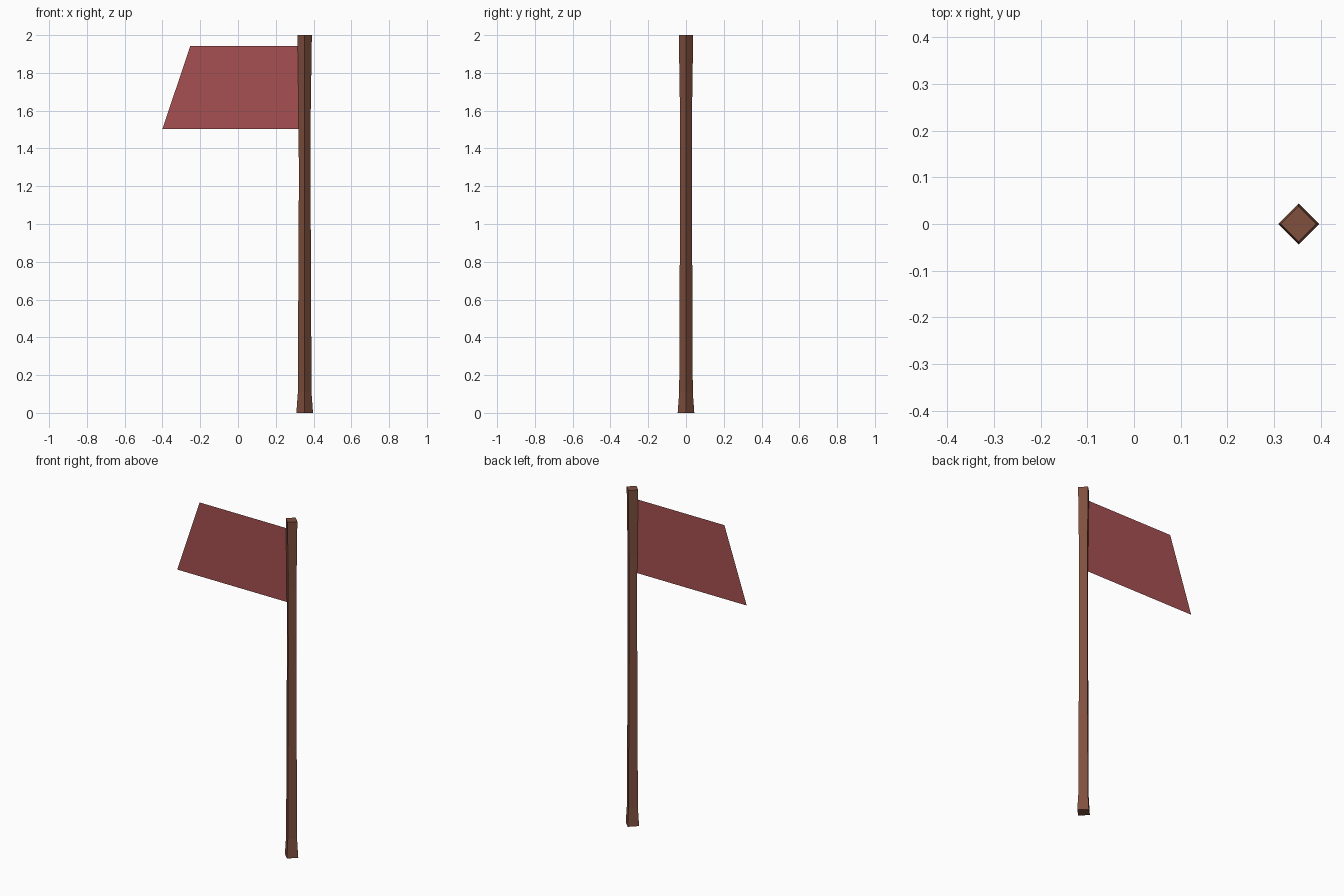
import bpy, bmesh, math

if "Cube" in bpy.data.objects:
    bpy.data.objects.remove(bpy.data.objects["Cube"])


def material(name, rgb):
    m = bpy.data.materials.new(name)
    lin = [((c / 255 + 0.055) / 1.055) ** 2.4 for c in rgb]
    m.diffuse_color = (*lin, 1)
    m.use_nodes = True
    m.node_tree.nodes["Principled BSDF"].inputs["Base Color"].default_value = m.diffuse_color
    return m


def finish(name, bm, mat):
    mesh = bpy.data.meshes.new(name)
    bm.to_mesh(mesh)
    bm.free()
    mesh.materials.append(mat)
    ob = bpy.data.objects.new(name, mesh)
    bpy.context.collection.objects.link(ob)
    return ob


wood = material("brown wood", (128, 80, 63))
cloth = material("red cloth", (166, 80, 81))
POLE_X = 0.353

# Pole: four-sided, flared at the foot and slightly at the top (height, radius)
profile = [(0, 0.044), (0.11, 0.036), (0.6, 0.034), (1.2, 0.031), (1.6, 0.032), (2, 0.038)]
bm = bmesh.new()
rings = [[bm.verts.new((POLE_X + r * math.cos(i * math.pi / 2),
                        r * math.sin(i * math.pi / 2), z)) for i in range(4)]
         for z, r in profile]
for low, high in zip(rings, rings[1:]):
    for i in range(4):
        j = (i + 1) % 4
        bm.faces.new((low[i], low[j], high[j], high[i]))
bm.faces.new(rings[0][::-1])
bm.faces.new(rings[-1])
finish("pole", bm, wood)

# Flag: a single flat sheet with a slanted free edge
bm = bmesh.new()
outline = [(-0.4, 1.503), (POLE_X, 1.503), (POLE_X, 1.942), (-0.253, 1.942)]
bm.faces.new([bm.verts.new((x, 0, z)) for x, z in outline])
finish("flag", bm, cloth)
